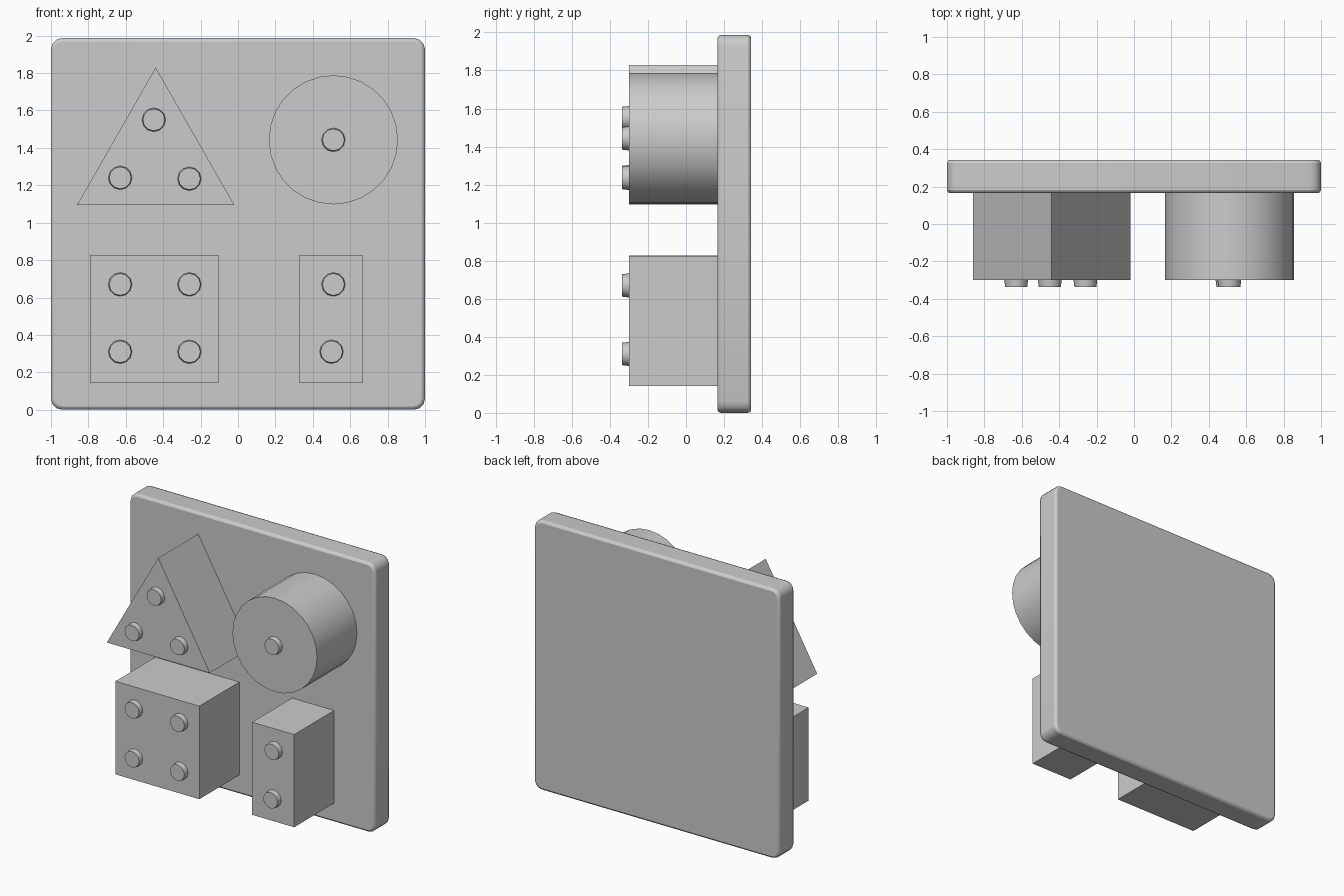
import bpy, bmesh, math

if "Cube" in bpy.data.objects:
    bpy.data.objects.remove(bpy.data.objects["Cube"])

PLATE_FRONT, PLATE_BACK = 0.165, 0.343
BLOCK_FRONT, PEG_FRONT = -0.30, -0.337


def prism(name, outline, y0, y1, scale_front=1.0, bevel=0.0):
    """Extrude an (x, z) outline from y0 (front) to y1 (back)."""
    cx = sum(p[0] for p in outline) / len(outline)
    cz = sum(p[1] for p in outline) / len(outline)
    bm = bmesh.new()
    front = [bm.verts.new((cx + (x - cx) * scale_front, y0, cz + (z - cz) * scale_front))
             for x, z in outline]
    back = [bm.verts.new((x, y1, z)) for x, z in outline]
    bm.faces.new(front)
    bm.faces.new(back[::-1])
    n = len(outline)
    for i in range(n):
        j = (i + 1) % n
        bm.faces.new((front[j], front[i], back[i], back[j]))
    bmesh.ops.recalc_face_normals(bm, faces=bm.faces)
    mesh = bpy.data.meshes.new(name)
    bm.to_mesh(mesh)
    bm.free()
    ob = bpy.data.objects.new(name, mesh)
    bpy.context.collection.objects.link(ob)
    if bevel:
        mod = ob.modifiers.new("rim", 'BEVEL')
        mod.width = bevel
        mod.segments = 2
        mod.limit_method = 'ANGLE'
        mod.angle_limit = math.radians(60)
    bpy.ops.object.select_all(action='DESELECT')
    ob.select_set(True)
    bpy.context.view_layer.objects.active = ob
    bpy.ops.object.shade_smooth_by_angle(angle=math.radians(40))
    return ob


def circle(cx, cz, r, n):
    return [(cx + r * math.cos(2 * math.pi * i / n), cz + r * math.sin(2 * math.pi * i / n))
            for i in range(n)]


def rect(x0, x1, z0, z1):
    return [(x0, z0), (x1, z0), (x1, z1), (x0, z1)]


def round_rect(x0, x1, z0, z1, r, seg=3):
    pts = []
    for k, (x, z) in enumerate([(x1 - r, z1 - r), (x0 + r, z1 - r), (x0 + r, z0 + r), (x1 - r, z0 + r)]):
        for i in range(seg + 1):
            a = math.pi / 2 * (k + i / seg)
            pts.append((x + r * math.cos(a), z + r * math.sin(a)))
    return pts


# Backing board with rounded corners and softened rim
prism("board", round_rect(-1, 1, 0, 1.987, 0.06), PLATE_FRONT, PLATE_BACK, bevel=0.018)

# Shape blocks
prism("triangle_block", [(-0.86, 1.095), (-0.02, 1.095), (-0.44, 1.83)], BLOCK_FRONT, PLATE_FRONT + 0.005)
prism("round_block", circle(0.51, 1.443, 0.345, 28), BLOCK_FRONT, PLATE_FRONT + 0.005)
prism("square_block", rect(-0.79, -0.105, 0.142, 0.828), BLOCK_FRONT, PLATE_FRONT + 0.005)
prism("rectangle_block", rect(0.325, 0.668, 0.142, 0.825), BLOCK_FRONT, PLATE_FRONT + 0.005)

# Small finger pegs on the block faces
pegs = {
    "triangle_peg": [(-0.45, 1.55), (-0.63, 1.24), (-0.26, 1.235)],
    "round_peg": [(0.51, 1.443)],
    "square_peg": [(-0.63, 0.67), (-0.26, 0.67), (-0.63, 0.31), (-0.26, 0.31)],
    "rectangle_peg": [(0.51, 0.67), (0.50, 0.31)],
}
for name, spots in pegs.items():
    for i, (x, z) in enumerate(spots):
        prism(f"{name}_{i + 1}", circle(x, z, 0.064, 12), PEG_FRONT, BLOCK_FRONT + 0.005,
              scale_front=0.92)
